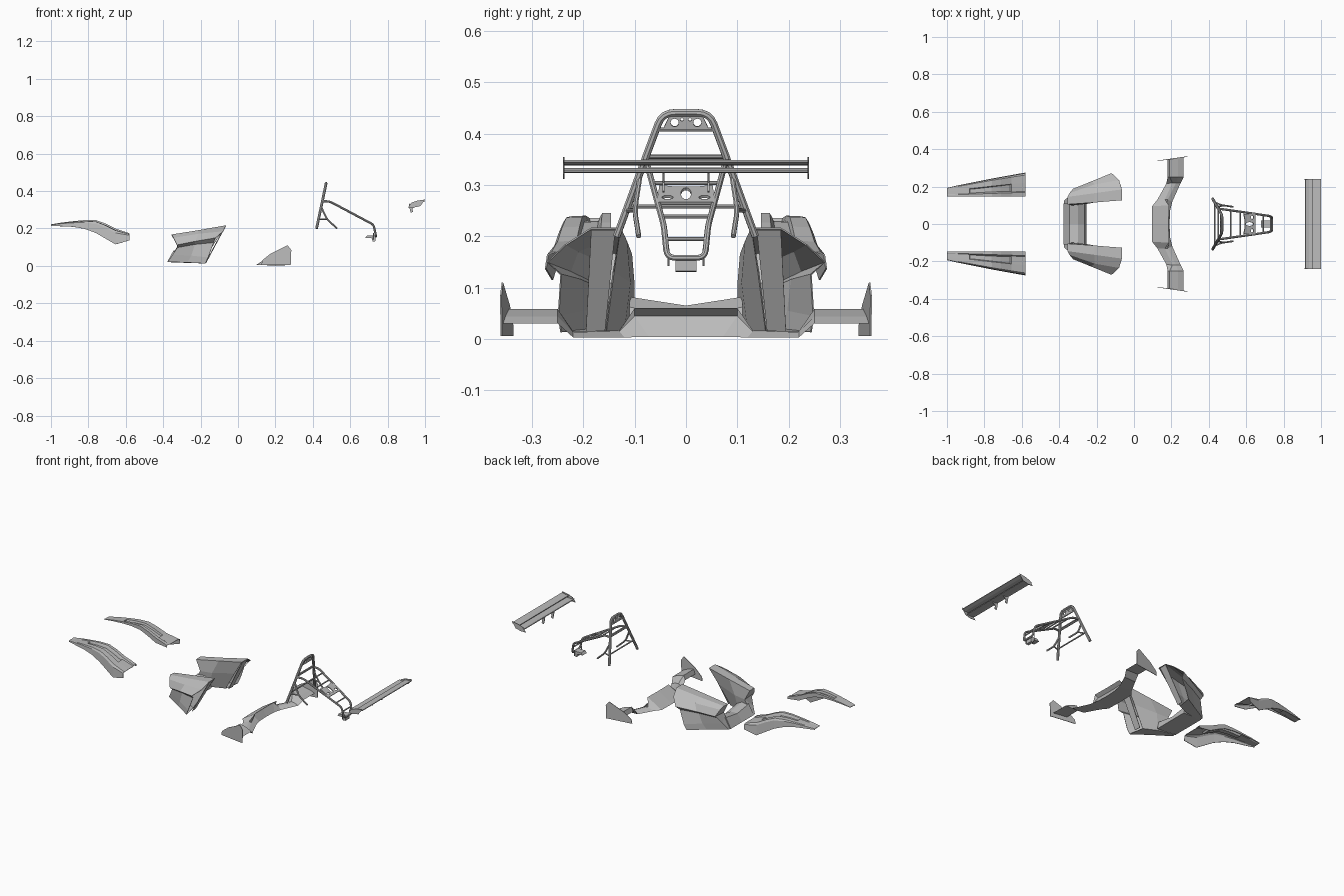
import bpy, bmesh, math
from mathutils import Vector

cube = bpy.data.objects.get("Cube")
if cube:
    bpy.data.objects.remove(cube)

grey = bpy.data.materials.new("primer grey")
grey.use_nodes = True
grey.diffuse_color = (0.5, 0.5, 0.5, 1)
grey.node_tree.nodes["Principled BSDF"].inputs["Base Color"].default_value = (0.5, 0.5, 0.5, 1)


def finish(name, bm, solid=0, mirror=False):
    bmesh.ops.recalc_face_normals(bm, faces=bm.faces)
    me = bpy.data.meshes.new(name)
    bm.to_mesh(me)
    bm.free()
    ob = bpy.data.objects.new(name, me)
    bpy.context.collection.objects.link(ob)
    me.materials.append(grey)
    if mirror:
        m = ob.modifiers.new("mirror", 'MIRROR')
        m.use_axis = (False, True, False)
        m.merge_threshold = 0.0005
    if solid:
        s = ob.modifiers.new("shell", 'SOLIDIFY')
        s.thickness = solid
        s.offset = -1
    return ob


def loft(sections, closed=False, caps=()):
    """Skin a list of equal-length point rows."""
    bm = bmesh.new()
    rows = [[bm.verts.new(p) for p in s] for s in sections]
    n = len(rows[0])
    for a, b in zip(rows, rows[1:]):
        for i in range(n if closed else n - 1):
            j = (i + 1) % n
            bm.faces.new((a[i], a[j], b[j], b[i]))
    for c in caps:
        bm.faces.new(rows[c])
    return bm


def prism(name, profile, y0, y1, shear=0, mirror=False):
    """Extrude an xz profile along y, optionally yawed by a shear."""
    x0 = profile[0][0]
    rows = [[(x, y + shear * (x - x0), z) for x, z in profile] for y in (y0, y1)]
    return finish(name, loft(rows, True, (0, 1)), mirror=mirror)


def flip(points):
    return [(x, -y, z) for x, y, z in points]


def tube(name, points, r):
    cu = bpy.data.curves.new(name, 'CURVE')
    cu.dimensions = '3D'
    cu.bevel_depth = r
    cu.bevel_resolution = 2
    cu.use_fill_caps = True
    sp = cu.splines.new('POLY')
    sp.points.add(len(points) - 1)
    for p, co in zip(sp.points, points):
        p.co = (*co, 1)
    cu.materials.append(grey)
    ob = bpy.data.objects.new(name, cu)
    bpy.context.collection.objects.link(ob)
    bpy.ops.object.select_all(action='DESELECT')
    ob.select_set(True)
    bpy.context.view_layer.objects.active = ob
    bpy.ops.object.convert(target='MESH')
    bpy.ops.object.shade_smooth_by_angle()


def pair(name, points, r):
    tube("left_" + name, points, r)
    tube("right_" + name, flip(points), r)


def rounded(points, radius):
    """Round the inner corners of a path."""
    pts = [Vector(p) for p in points]
    out = [pts[0]]
    for a, b, c in zip(pts, pts[1:], pts[2:]):
        p = b + (a - b).normalized() * min(radius, (a - b).length * 0.45)
        q = b + (c - b).normalized() * min(radius, (c - b).length * 0.45)
        out += [p * (1 - t) ** 2 + b * 2 * t * (1 - t) + q * t * t for t in (0, .25, .5, .75, 1)]
    return [tuple(p) for p in out + [pts[-1]]]


def drilled_plate(name, outline, holes, centre, tilt):
    """Thin plate in a local yz plane with round holes (y, z, ry, rz)."""
    ob = finish(name, loft([[(x, y, z) for y, z in outline] for x in (-.003, .003)], True, (0, 1)))
    for y, z, ry, rz in holes:
        ring = [(y + ry * math.cos(k * math.pi / 8), z + rz * math.sin(k * math.pi / 8)) for k in range(16)]
        cutter = finish("hole_cutter", loft([[(x, *p) for p in ring] for x in (-.02, .02)], True, (0, 1)))
        cutter.hide_render = True
        cutter.location, cutter.rotation_euler = centre, (0, tilt, 0)
        m = ob.modifiers.new("hole", 'BOOLEAN')
        m.operation, m.object, m.solver = 'DIFFERENCE', cutter, 'EXACT'
        helpers.append(cutter)
    ob.location, ob.rotation_euler = centre, (0, tilt, 0)
    bpy.context.view_layer.objects.active = ob
    for m in list(ob.modifiers):
        bpy.ops.object.modifier_apply(modifier=m.name)


helpers = []

# Front fenders: arched shells with a raised inner rail and a recessed vent
stations = [(-1, .193, .222, .214), (-.94, .207, .232, .212), (-.88, .219, .239, .209),
            (-.82, .231, .245, .198), (-.76, .243, .245, .176), (-.71, .252, .227, .147),
            (-.655, .262, .200, .115), (-.58, .275, .174, .137)]
rows = []
for x, yo, zt, zl in stations:
    w, h = yo - .146, zt - zl
    rows.append([(x, .146, zt - .35 * h), (x, .146, zt), (x, .146 + .18 * w, zt),
                 (x, .146 + .22 * w, zt - .1 * h), (x, .146 + .58 * w, zt - .1 * h),
                 (x, .146 + .9 * w, zt - .12 * h), (x, .146 + .97 * w, zt - .28 * h), (x, yo, zl)])
bm = loft(rows)
strips = len(rows[0]) - 1
vent = [f for i, f in enumerate(bm.faces) if i % strips == 3 and 2 <= i // strips <= 5]
bmesh.ops.recalc_face_normals(bm, faces=bm.faces)
bmesh.ops.inset_region(bm, faces=vent, thickness=.004, depth=-.01)
finish("front_fenders", bm, .003, True)

# Side pods: hollow, open at the rear, with a groove under the shoulder
front = [(-.372, .10, .02), (-.375, .125, .022), (-.35, .145, .06), (-.324, .168, .098),
         (-.326, .188, .112), (-.345, .165, .15), (-.355, .145, .168), (-.355, .105, .165), (-.324, .10, .105)]
middle = [(-.27, .12, .016), (-.27, .187, .018), (-.25, .2, .055), (-.23, .207, .115),
          (-.23, .227, .131), (-.21, .212, .172), (-.21, .165, .191), (-.21, .115, .191), (-.25, .108, .11)]
rear = [(-.19, .155, .014), (-.175, .245, .013), (-.16, .250, .045), (-.13, .245, .125),
        (-.12, .272, .150), (-.08, .235, .185), (-.065, .185, .217), (-.065, .127, .217), (-.12, .14, .13)]
bm = loft([front, middle, rear], True)
bm.verts.ensure_lookup_table()
for nose_face in ((0, 1, 2, 8), (2, 3, 4, 8), (4, 5, 7, 8), (5, 6, 7)):
    bm.faces.new([bm.verts[i] for i in nose_face])
finish("side_pods", bm, .003, True)

# Slanted posts closing the inner edge of the pod openings
finish("pod_rear_posts", loft([[(-.176, .158, .016), (-.173, .195, .016)],
                               [(-.07, .138, .213), (-.068, .185, .213)]]), .003, True)

# Nose tub joining the pods
finish("nose_tub", loft([[(-.378, y, .022), (-.345, y, z), (-.30, y, z), (-.265, y, z - .02), (-.255, y, .017)]
                         for y, z in ((-.11, .082), (0, .065), (.11, .082))], True, (0, 2)))

# Splitter: solid flat-bottomed body with a raised centre scoop and stepped arms
half = [[(.095, 0, .004), (.185, 0, .06), (.165, 0, .045), (.19, 0, .004)],
        [(.097, .095, .004), (.187, .1, .06), (.167, .1, .045), (.193, .072, .004)],
        [(.125, .13, .004), (.165, .13, .017), (.18, .13, .015), (.205, .12, .003)],
        [(.172, .215, .004), (.205, .22, .015), (.225, .22, .013), (.25, .22, .003)],
        [(.18, .25, .031), (.19, .25, .058), (.235, .25, .044), (.265, .25, .03)],
        [(.18, .345, .031), (.19, .347, .058), (.235, .354, .044), (.265, .358, .03)]]
finish("splitter", loft([flip(s) for s in half[:0:-1]] + half, True, (0, -1)))
prism("splitter_end_plates", [(.125, .006), (.13, .03), (.175, .066), (.265, .11), (.285, .085), (.282, .006)],
      .336, .339, .145, True)

# Roll hoop
leg = [(.42, -.135, .2), (.452, -.08, .35), (.471, -.046, .441)]
tube("roll_hoop", rounded(leg + flip(leg)[::-1], .024), .0075)
for z, y, r in ((.355, .078, .004), (.347, .08, .004), (.408, .055, .004), (.258, .112, .004)):
    x = .42 + .205 * (z - .2)
    tube("hoop_crossbar", [(x, -y, z), (x, y, z)], r)
drilled_plate("hoop_gusset", [(-.045, -.014), (.045, -.014), (.032, .014), (-.032, .014)],
              [(-.022, 0, .008, .008), (.022, 0, .008, .008), (-.008, .006, .003, .003), (.008, .006, .003, .003)],
              (.466, 0, .422), .2)

# Rear rails running down to the tail bar
rail = [(.452, -.082, .345), (.49, -.077, .345), (.725, -.043, .22), (.738, -.037, .158)]
tube("rear_rails", rounded(rail + flip(rail)[::-1], .016), .006)
for t in (.12, .33, .85):
    p = Vector(rail[1]).lerp(Vector(rail[2]), t)
    tube("rail_crossbar", [tuple(p), (p.x, -p.y, p.z)], .004)
tube("tail_crossbar", [(.73, -.04, .195), (.73, .04, .195)], .004)
drilled_plate("rail_gusset", [(-.056, -.035), (.056, -.035), (.052, .035), (.02, .028), (-.02, .028), (-.052, .035)],
              [(-.036, -.016, .011, .008), (.036, -.016, .011, .008), (0, 0, .01, .024)],
              (.617, 0, .281), -1.08)
pair("hoop_brace", rounded([(.445, .09, .315), (.475, .1, .25), (.53, .092, .2)], .02), .005)
pair("brace_link", [(.432, .115, .25), (.475, .1, .25)], .004)

# Tail bracket
prism("tail_bracket", [(.68, .15), (.69, .163), (.735, .163), (.735, .132), (.72, .13), (.715, .148)], -.02, .02)
pair("tail_pin", [(.725, .034, .142), (.725, .034, .176)], .002)

# Rear wing: main plane and a higher flap with a slot between
prism("wing_main_plane", [(.914, .329), (.935, .323), (.968, .325), (.968, .329), (.935, .328), (.916, .333)],
      -.238, .238)
prism("wing_flap", [(.955, .338), (.98, .339), (1, .345), (.999, .349), (.978, .344), (.955, .342)], -.238, .238)
prism("wing_end_plates", [(.908, .312), (.928, .338), (.958, .349), (1, .355), (.975, .32), (.94, .312)],
      .237, .24, 0, True)
prism("wing_mounts", [(.915, .328), (.95, .325), (.932, .305), (.937, .288), (.923, .285), (.918, .305)],
      .042, .046, 0, True)

for h in helpers:
    bpy.data.objects.remove(h)
